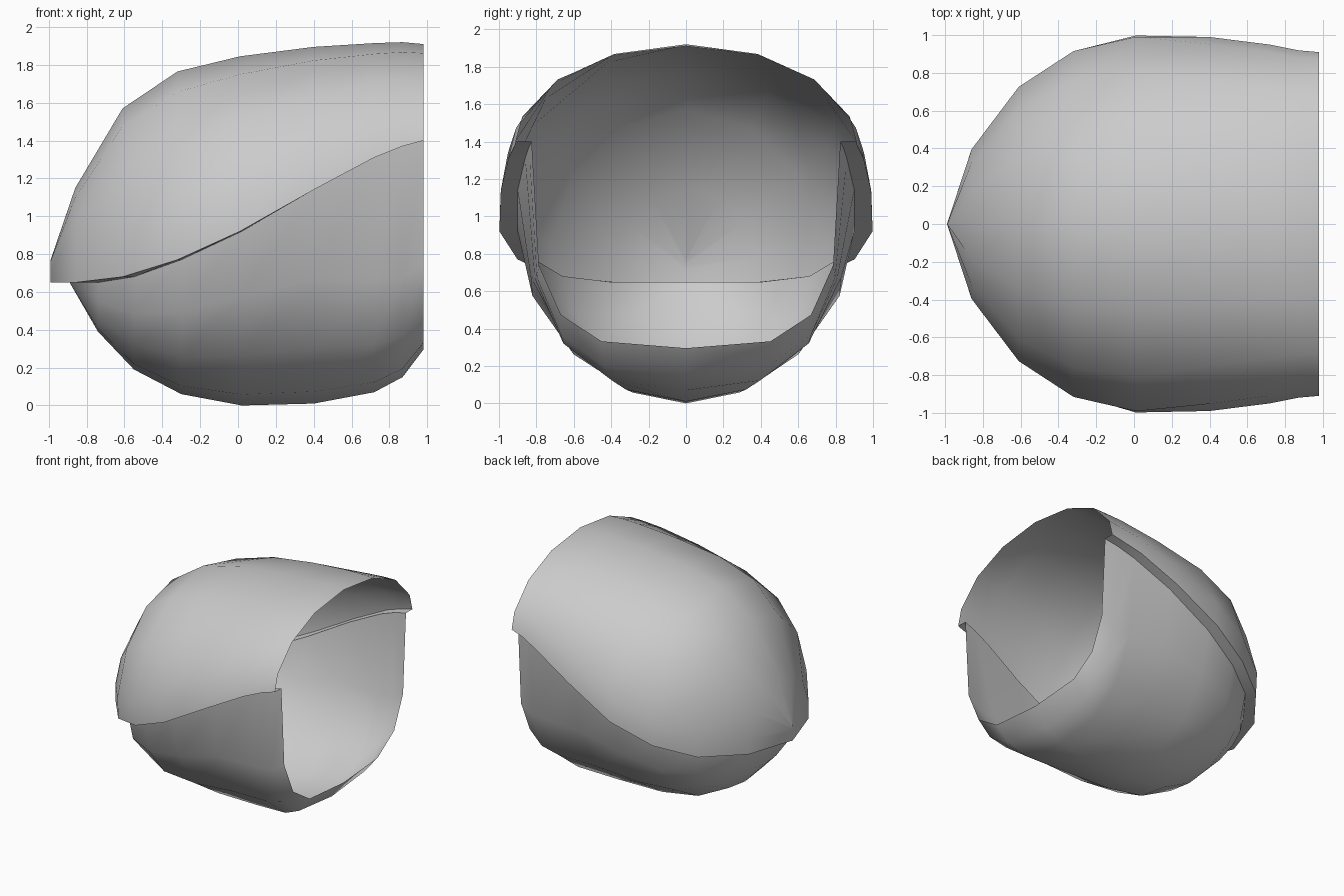
import bpy, bmesh, math

cube = bpy.data.objects.get("Cube")
if cube:
    bpy.data.objects.remove(cube)

mat = bpy.data.materials.new("light grey")
mat.use_nodes = True
grey = (0.6, 0.6, 0.6, 1)
mat.diffuse_color = grey
mat.node_tree.nodes["Principled BSDF"].inputs["Base Color"].default_value = grey

# Spacing of the points from the centre line out to the seam
UPPER_STEPS = (0, 0.28, 0.55, 0.83, 1)
LOWER_STEPS = (0, 0.22, 0.48, 0.74, 1)

# Seam height at each station, running from the closed back to the open mouth
SEAM = [0.65, 0.65, 0.68, 0.77, 0.92, 1.14, 1.31, 1.37, 1.40]

# Upper shell stations: x, half width, widest height, top
UPPER = [
    (-0.99, 0.00, 0.70, 0.77), (-0.86, 0.40, 0.72, 1.15),
    (-0.61, 0.73, 0.78, 1.57), (-0.32, 0.92, 0.87, 1.765),
    (0.01, 1.005, 0.98, 1.845), (0.40, 0.99, 1.13, 1.895),
    (0.72, 0.95, 1.29, 1.915), (0.87, 0.92, 1.35, 1.92),
    (0.98, 0.91, 1.39, 1.91)]

# Lower shell stations: x, half width at the seam, bottom, roundness
LOWER = [
    (-0.89, 0.00, 0.65, 2.0), (-0.74, 0.41, 0.39, 2.0),
    (-0.55, 0.66, 0.19, 2.0), (-0.30, 0.81, 0.06, 1.95),
    (0.02, 0.90, 0.00, 1.88), (0.40, 0.90, 0.01, 2.1),
    (0.72, 0.86, 0.07, 2.8), (0.87, 0.84, 0.15, 3.3),
    (0.98, 0.825, 0.295, 3.6)]


def mirrored(steps):
    return [-s for s in reversed(steps[1:])] + list(steps)


def upper_ring(row, seam):
    """Elliptical arch that tucks in a little where the seam is low."""
    x, w, mid, top = row
    tuck = 0.5
    end = math.acos((seam - mid) / ((top - mid) if seam > mid else tuck))
    ring = []
    for s in mirrored(UPPER_STEPS):
        c = math.cos(end * s)
        ring.append((x, w * math.sin(end * s),
                     mid + c * ((top - mid) if c > 0 else tuck)))
    return ring


def lower_ring(row, seam):
    """Rounded bowl section that squares up towards the mouth."""
    x, w, bottom, n = row
    ring = []
    for s in mirrored(LOWER_STEPS):
        a = math.pi / 2 * s
        y = math.copysign(abs(math.sin(a)) ** (2 / n), s)
        drop = max(0, math.cos(a)) ** (2 / n)
        ring.append((x, w * y, seam - (seam - bottom) * drop))
    return ring


def add_sheet(name, strips, flip):
    """Skin each list of rows with quads, welding coincident points."""
    bm = bmesh.new()
    for rows in strips:
        grid = [[bm.verts.new(p) for p in row] for row in rows]
        for a, b in zip(grid, grid[1:]):
            for i in range(len(a) - 1):
                quad = [a[i], b[i], b[i + 1], a[i + 1]]
                bm.faces.new(quad[::-1] if flip else quad)
    bmesh.ops.remove_doubles(bm, verts=bm.verts, dist=0.002)
    mesh = bpy.data.meshes.new(name)
    bm.to_mesh(mesh)
    bm.free()
    mesh.materials.append(mat)
    obj = bpy.data.objects.new(name, mesh)
    bpy.context.collection.objects.link(obj)
    bpy.ops.object.select_all(action='DESELECT')
    obj.select_set(True)
    bpy.context.view_layer.objects.active = obj
    bpy.ops.object.shade_smooth_by_angle(angle=math.radians(75))


upper = [upper_ring(r, s) for r, s in zip(UPPER, SEAM)]
lower = [lower_ring(r, s) for r, s in zip(LOWER, SEAM)]
add_sheet("upper_shell", [upper], False)
add_sheet("lower_shell", [lower], True)

# Ledge joining the overhanging upper edge to the narrower lower shell
side_a = [(u[0], l[0]) for u, l in zip(upper, lower)]
side_b = [(l[-1], u[-1]) for u, l in zip(upper, lower)]
add_sheet("seam_ledge", [side_a, side_b], True)
